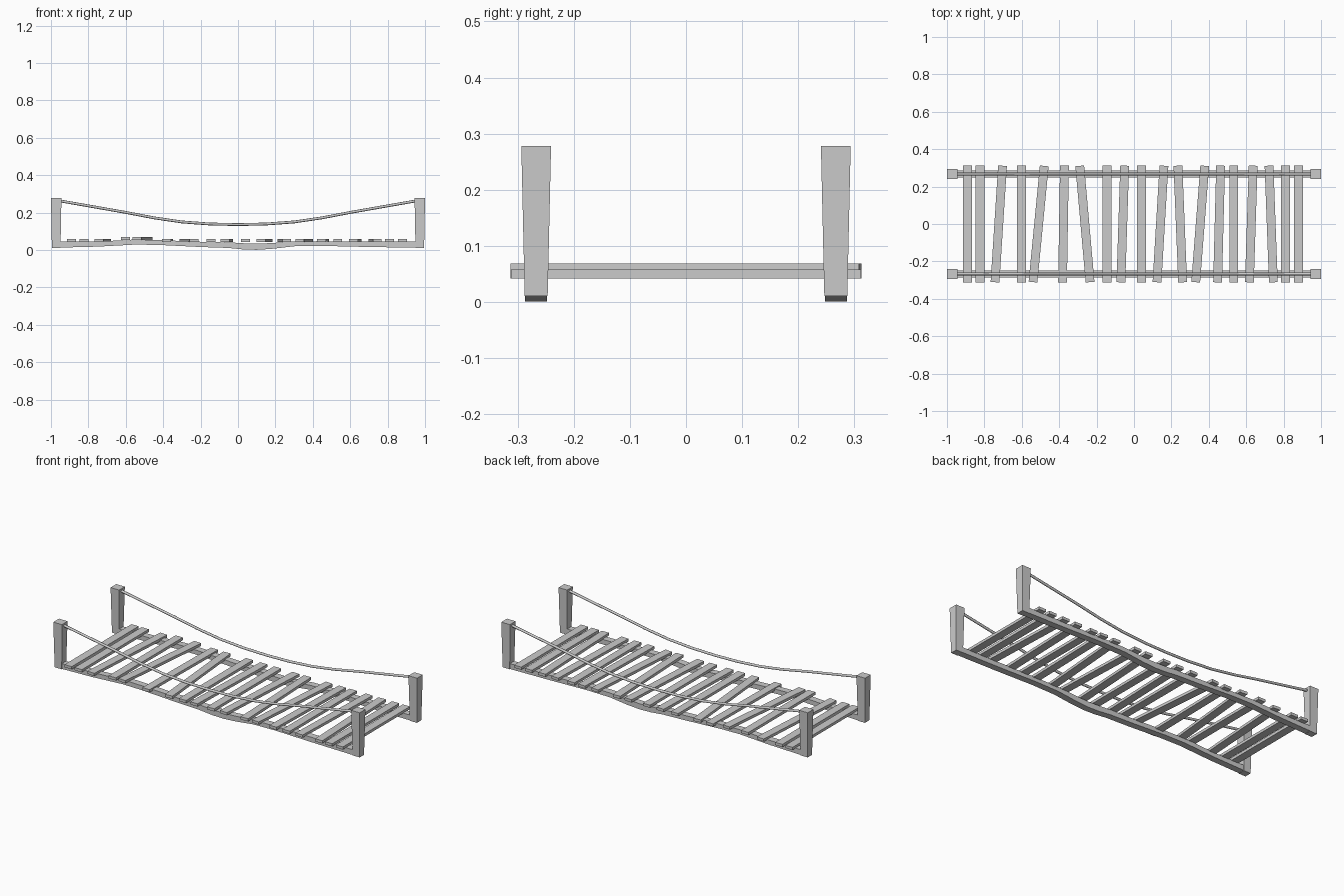
import bpy, bmesh, math
from mathutils import Vector

if "Cube" in bpy.data.objects:
    bpy.data.objects.remove(bpy.data.objects["Cube"])

SIDE_Y = 0.267


def make_object(name, bm):
    bmesh.ops.recalc_face_normals(bm, faces=bm.faces)
    mesh = bpy.data.meshes.new(name)
    bm.to_mesh(mesh)
    bm.free()
    obj = bpy.data.objects.new(name, mesh)
    bpy.context.collection.objects.link(obj)
    return obj


def sweep(name, rings):
    """Closed solid from a series of vertex rings."""
    bm = bmesh.new()
    loops = [[bm.verts.new(p) for p in ring] for ring in rings]
    n = len(loops[0])
    for a, b in zip(loops, loops[1:]):
        for i in range(n):
            j = (i + 1) % n
            bm.faces.new((a[i], a[j], b[j], b[i]))
    bm.faces.new(loops[0])
    bm.faces.new(loops[-1])
    return make_object(name, bm)


def rect(x, y, z, hx, hy):
    return [(x - hx, y - hy, z), (x + hx, y - hy, z), (x + hx, y + hy, z), (x - hx, y + hy, z)]


# wavy side beams: (x, bottom z, top z)
beam = [(-0.99, 0.012, 0.044), (-0.75, 0.018, 0.045), (-0.55, 0.029, 0.056), (-0.42, 0.027, 0.053),
        (-0.2, 0.016, 0.044), (-0.05, 0.011, 0.041), (0.03, 0.003, 0.036), (0.1, 0.001, 0.034),
        (0.18, 0.006, 0.037), (0.3, 0.020, 0.046), (0.45, 0.022, 0.047), (0.7, 0.016, 0.045),
        (0.99, 0.012, 0.044)]

# sagging hand ropes: (distance from middle, z)
half = [(0.96, 0.264), (0.8, 0.236), (0.6, 0.201), (0.45, 0.172), (0.3, 0.150), (0.15, 0.139)]
rope = [(-x, z) for x, z in half] + [(0, 0.136)] + [(x, z) for x, z in reversed(half)]

for side, s in (("front", -1), ("back", 1)):
    y = s * SIDE_Y
    w = 0.0195
    sweep(side + "_beam", [[(x, y - w, b), (x, y + w, b), (x, y + w, t), (x, y - w, t)]
                           for x, b, t in beam])
    rings = []
    for x, z in rope:
        rings.append([(x, y + 0.0075 * math.cos(k * math.pi / 4),
                       z + 0.0075 * math.sin(k * math.pi / 4)) for k in range(8)])
    obj = sweep(side + "_rope", rings)
    for p in obj.data.polygons:
        p.use_smooth = len(p.vertices) == 4
    # tapered corner posts
    for end, e in (("left", -1), ("right", 1)):
        x = e * 0.972
        sweep(f"{side}_{end}_post", [rect(x, y, 0.011, 0.023, 0.0205),
                                     rect(x, y, 0.278, 0.028, 0.0265)])

# deck planks: (x at front end, x at back end)
planks = [(-0.89, -0.89), (-0.824, -0.824), (-0.743, -0.703), (-0.602, -0.602), (-0.54, -0.48),
          (-0.382, -0.372), (-0.235, -0.29), (-0.144, -0.144), (-0.07, -0.05), (0.04, 0.04),
          (0.123, 0.16), (0.26, 0.235), (0.33, 0.378), (0.447, 0.463), (0.533, 0.533),
          (0.617, 0.637), (0.745, 0.722), (0.81, 0.81), (0.88, 0.88)]
for i, (xa, xb) in enumerate(planks):
    lift = 0.011 if i in (3, 4) else 0.0
    d = Vector((xb - xa, 0.62)).normalized()
    n = Vector((d.y, -d.x)) * 0.0235
    c = Vector(((xa + xb) / 2, 0))
    corners = [c + d * l + n * k for l, k in ((-0.312, -1), (-0.312, 1), (0.312, 1), (0.312, -1))]
    sweep(f"plank_{i + 1:02d}", [[(p.x, p.y, z + lift) for p in corners] for z in (0.042, 0.058)])
